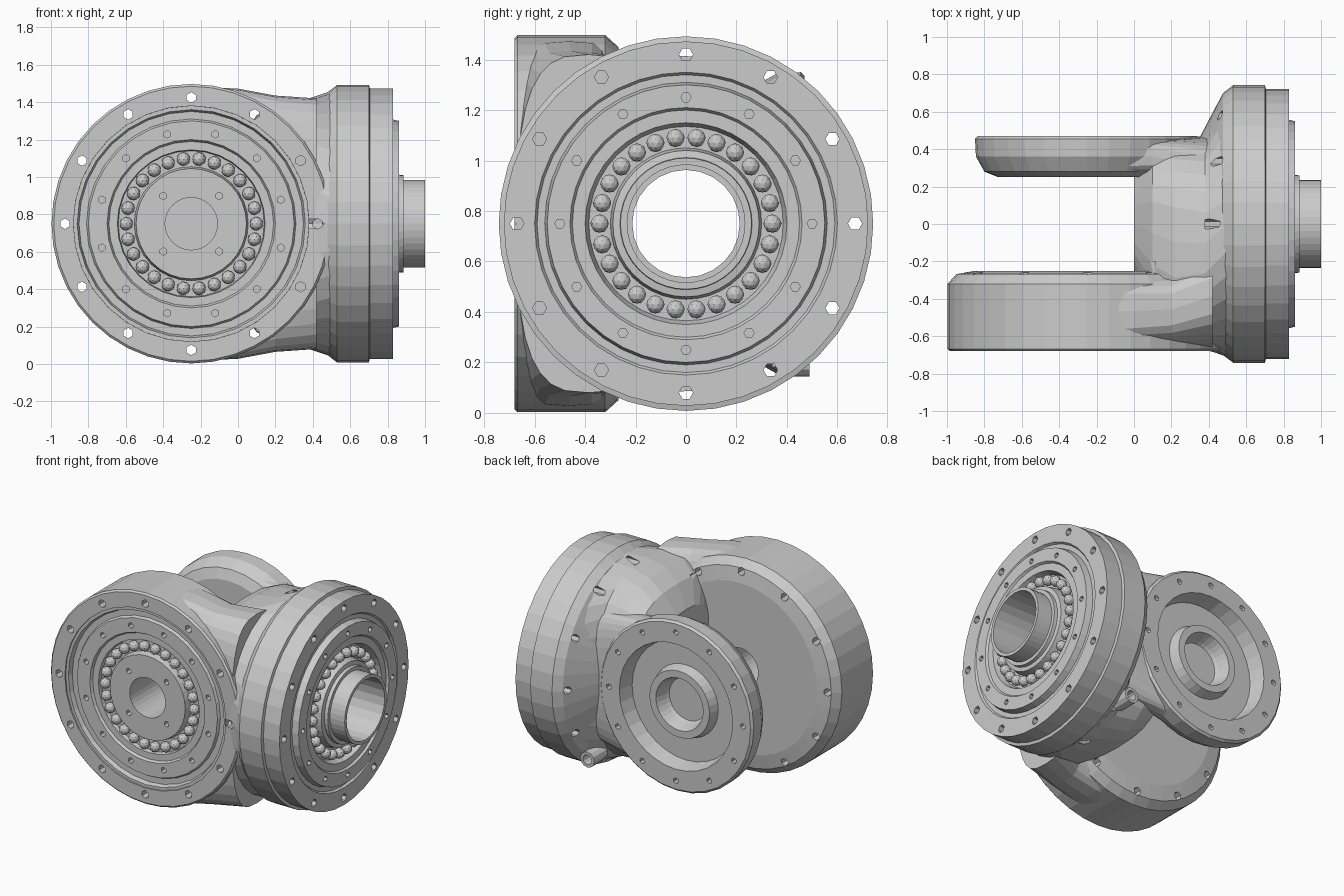
import bpy, bmesh
from math import cos, sin, pi, radians
from mathutils import Matrix

if "Cube" in bpy.data.objects:
    bpy.data.objects.remove(bpy.data.objects["Cube"])

CX, CZ = -0.25, 0.75      # fork axis (along y); flange axis is along x at y=0


def finish(bm, name):
    bmesh.ops.remove_doubles(bm, verts=bm.verts, dist=1e-5)
    bmesh.ops.recalc_face_normals(bm, faces=bm.faces)
    me = bpy.data.meshes.new(name)
    bm.to_mesh(me)
    bm.free()
    ob = bpy.data.objects.new(name, me)
    bpy.context.collection.objects.link(ob)
    return ob


def place(axis, r, ang, a):
    """Point at radius r, angle ang and axial position a."""
    if axis == 'y':
        return (CX + r * cos(ang), a, CZ + r * sin(ang))
    return (a, r * cos(ang), CZ + r * sin(ang))


def lathe(name, axis, prof, seg=32):
    """Revolve a closed (radius, axial) profile."""
    bm = bmesh.new()
    rings = [[bm.verts.new(place(axis, r, 2 * pi * i / seg, a)) for r, a in prof]
             for i in range(seg)]
    n = len(prof)
    for i in range(seg):
        p, q = rings[i], rings[(i + 1) % seg]
        for j in range(n):
            k = (j + 1) % n
            if prof[j][0] == 0 and prof[k][0] == 0:
                continue
            bm.faces.new((p[j], p[k], q[k], q[j]))
    return finish(bm, name)


def loft(name, sections, seg=32):
    """Superellipse sections along x: (x, y_min, y_max, half_height, exponent)."""
    bm = bmesh.new()
    rings = []
    for x, y0, y1, hz, e in sections:
        ring = []
        for i in range(seg):
            c, s = cos(2 * pi * i / seg), sin(2 * pi * i / seg)
            u = (1 if c > 0 else -1) * abs(c) ** (2 / e)
            v = (1 if s > 0 else -1) * abs(s) ** (2 / e)
            ring.append(bm.verts.new((x, (y0 + y1) / 2 + u * (y1 - y0) / 2, CZ + v * hz)))
        rings.append(ring)
    for p, q in zip(rings, rings[1:]):
        for i in range(seg):
            k = (i + 1) % seg
            bm.faces.new((p[i], p[k], q[k], q[i]))
    bm.faces.new(rings[0])
    bm.faces.new(rings[-1])
    return finish(bm, name)


def holes(name, axis, count, ring_r, r, a0, a1, start=0.0):
    """Circle of small pin cutters."""
    bm = bmesh.new()
    for i in range(count):
        t = start + 2 * pi * i / count
        rot = Matrix.Rotation(pi / 2, 4, 'X' if axis == 'y' else 'Y')
        m = Matrix.Translation(place(axis, ring_r, t, (a0 + a1) / 2)) @ rot
        bmesh.ops.create_cone(bm, cap_ends=True, segments=6, radius1=r, radius2=r,
                              depth=a1 - a0, matrix=m)
    return finish(bm, name)


def balls(name, axis, count, ring_r, r, a):
    bm = bmesh.new()
    for i in range(count):
        m = Matrix.Translation(place(axis, ring_r, 2 * pi * i / count, a))
        bmesh.ops.create_icosphere(bm, subdivisions=2, radius=r, matrix=m)
    return finish(bm, name)


def combine(target, other, op):
    mod = target.modifiers.new(op, 'BOOLEAN')
    mod.operation = op
    mod.solver = 'EXACT'
    mod.object = other
    bpy.context.view_layer.objects.active = target
    bpy.ops.object.modifier_apply(modifier=mod.name)
    bpy.data.objects.remove(other)


# Housing: front drum, rear fork arm, flange and the blended necks
body = lathe('joint_housing', 'y', [(0, -.68), (.735, -.68), (.747, -.668), (.747, -.32),
                                    (.70, -.268), (.60, -.25), (0, -.25)], 40)
rear = lathe('rear_arm', 'y', [(0, .47), (.585, .47), (.6, .455), (.595, .36),
                               (.55, .28), (.48, .252), (0, .252)])
neck = loft('front_neck', [(-.25, -.674, -.255, .735, 5), (0, -.674, -.255, .722, 4),
                           (.2, -.674, -.24, .685, 3.5), (.42, -.67, -.1, .67, 3)])
arm_neck = loft('rear_neck', [(-.2, .256, .466, .56, 5), (.1, .254, .466, .50, 4),
                              (.4, .15, .466, .46, 3)])
web = loft('web', [(.0, -.29, .29, .44, 3), (.1, -.55, .45, .58, 3), (.22, -.66, .462, .64, 3),
                   (.38, -.672, .468, .67, 2.6), (.5, -.71, .70, .71, 2)])
flange = lathe('flange', 'x', [
    (0, .28), (.46, .35), (.70, .475), (.742, .53), (.742, .70), (.722, .705), (.722, .83),
    (.60, .83), (.59, .815), (.56, .815), (.55, .86), (.46, .86), (.45, .845), (.40, .845),
    (.385, .80), (.30, .80), (.29, .855), (.262, .86), (.26, .885), (.235, .885),
    (.235, 1.0), (0, 1.0)], 40)
for part in (rear, neck, arm_neck, web, flange):
    combine(body, part, 'UNION')

# Cable boss under the rear of the flange
boss = lathe('cable_boss', 'x', [(0, -.03), (.055, -.03), (.055, .12), (0, .12)], 12)
boss.matrix_world = Matrix.Translation((.43, .37, .2)) @ Matrix.Rotation(pi / 2, 4, 'Z') \
    @ Matrix.Translation((0, 0, -CZ))
bpy.context.view_layer.update()
combine(body, boss, 'UNION')
hole = lathe('cable_hole', 'x', [(0, -.01), (.034, -.01), (.034, .2), (0, .2)], 12)
hole.matrix_world = Matrix.Translation((.43, .37, .2)) @ Matrix.Rotation(pi / 2, 4, 'Z') \
    @ Matrix.Translation((0, 0, -CZ))
bpy.context.view_layer.update()
combine(body, hole, 'DIFFERENCE')

# Recesses and bores
cuts = [
    lathe('front_recess', 'y', [
        (0, -.2), (.14, -.2), (.14, -.655), (.295, -.655), (.305, -.61), (.39, -.61),
        (.395, -.64), (.44, -.64), (.45, -.658), (.55, -.658), (.56, -.64), (.60, -.64),
        (.61, -.67), (.63, -.67), (.635, -.8), (0, -.8)]),
    lathe('rear_recess', 'y', [
        (0, .33), (.15, .33), (.16, .35), (.185, .43), (.235, .43), (.255, .36),
        (.42, .36), (.45, .5), (0, .5)]),
    lathe('through_bore', 'x', [(0, -.1), (.213, -.1), (.213, 1.1), (0, 1.1)], 24),
    holes('front_bolts', 'y', 12, .675, .028, -.75, -.2),
    holes('front_small_bolts', 'y', 12, .495, .02, -.7, -.61, radians(15)),
    holes('front_hub_bolts', 'y', 4, .21, .02, -.7, -.61, radians(45)),
    holes('rear_bolts', 'y', 12, .525, .02, .40, .5),
    holes('flange_bolts', 'x', 12, .67, .028, .38, .9),
    holes('flange_small_bolts', 'x', 12, .50, .02, .80, .9),
]
for c in cuts:
    combine(body, c, 'DIFFERENCE')

# Bearing balls in both races
balls('front_bearing_balls', 'y', 26, .348, .036, -.63)
balls('flange_bearing_balls', 'x', 26, .342, .036, .822)
